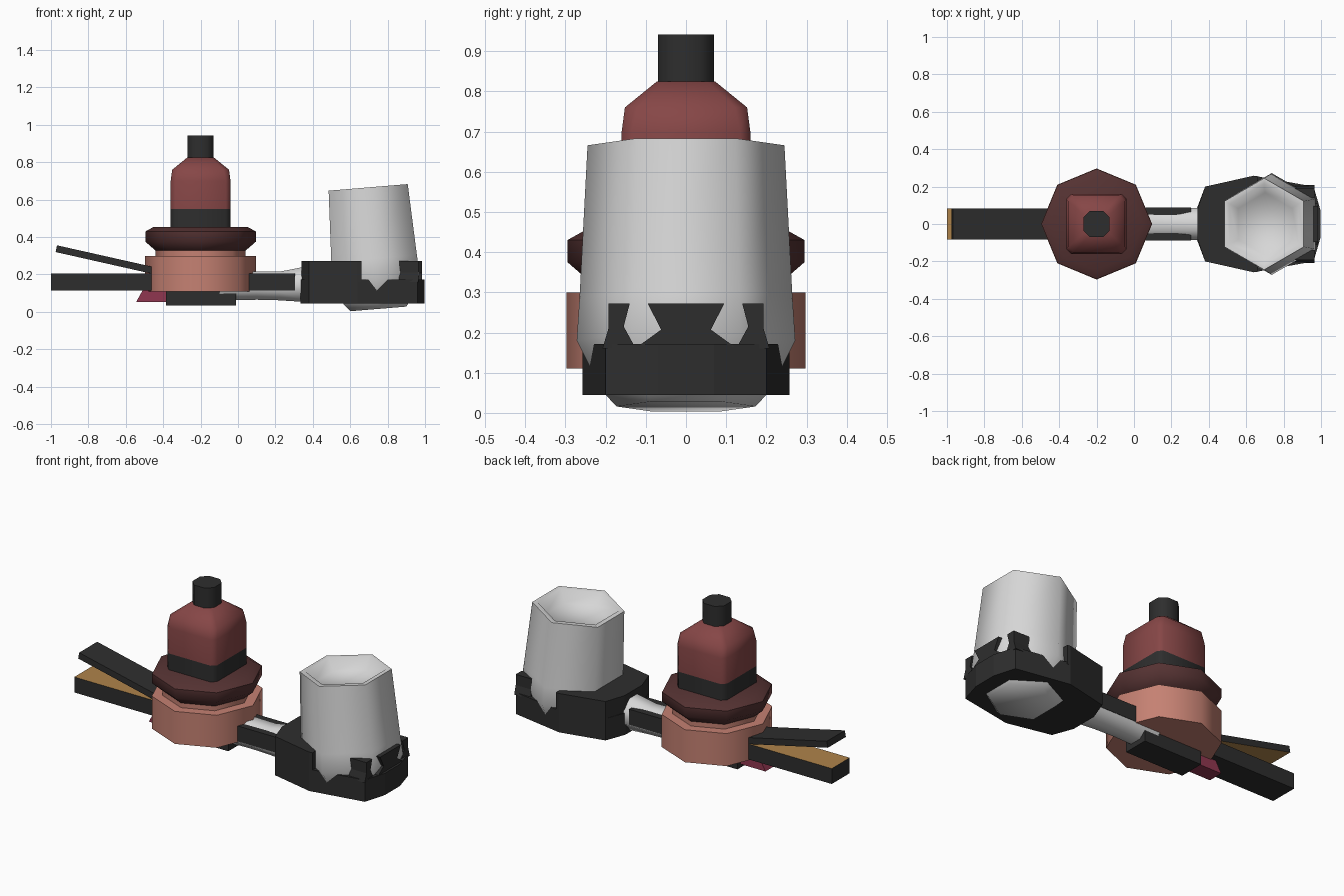
import bpy, bmesh
from math import sin, cos, pi, radians

if "Cube" in bpy.data.objects:
    bpy.data.objects.remove(bpy.data.objects["Cube"], do_unlink=True)


def material(name, r, g, b):
    m = bpy.data.materials.new(name)
    m.use_nodes = True
    m.diffuse_color = (r, g, b, 1)
    m.node_tree.nodes["Principled BSDF"].inputs["Base Color"].default_value = (r, g, b, 1)
    return m


BLACK = material("black", .027, .027, .027)
WHITE = material("white", .68, .68, .68)
SALMON = material("salmon", .56, .22, .17)
RED = material("brick red", .24, .062, .062)
MAROON = material("maroon", .09, .032, .032)
TAN = material("tan", .43, .23, .07)
CRIMSON = material("crimson", .28, .037, .08)


def loft(name, rings, mat, smooth=0):
    """Skin matching rings of 3D points and cap both ends."""
    bm = bmesh.new()
    loops = [[bm.verts.new(p) for p in ring] for ring in rings]
    n = len(loops[0])
    for a, b in zip(loops, loops[1:]):
        for i in range(n):
            j = (i + 1) % n
            bm.faces.new((a[i], a[j], b[j], b[i]))
    bm.faces.new(loops[0][::-1])
    bm.faces.new(loops[-1])
    bmesh.ops.recalc_face_normals(bm, faces=bm.faces[:])
    mesh = bpy.data.meshes.new(name)
    bm.to_mesh(mesh)
    bm.free()
    mesh.materials.append(mat)
    ob = bpy.data.objects.new(name, mesh)
    bpy.context.collection.objects.link(ob)
    if smooth:
        bpy.ops.object.select_all(action='DESELECT')
        ob.select_set(True)
        bpy.context.view_layer.objects.active = ob
        bpy.ops.object.shade_smooth_by_angle(angle=radians(smooth))
    return ob


def lathe(name, profile, sides, mat, x=0, phase=0, smooth=50):
    rings = [[(x + r * cos(phase + 2 * pi * i / sides),
               r * sin(phase + 2 * pi * i / sides), z) for i in range(sides)]
             for r, z in profile]
    return loft(name, rings, mat, smooth)


def square_stack(name, profile, mat, x, smooth=50):
    """Stack of chamfered squares: (half width, chamfer, height)."""
    rings = []
    for h, c, z in profile:
        k = h - c
        pts = [(h, -k), (h, k), (k, h), (-k, h), (-h, k), (-h, -k), (-k, -h), (k, -h)]
        rings.append([(x + px, py, z) for px, py in pts])
    return loft(name, rings, mat, smooth)


def side_prism(name, pts, half, mat):
    return loft(name, [[(x, y, z) for x, z in pts] for y in (-half, half)], mat)


def end_prism(name, pts, x0, x1, mat):
    return loft(name, [[(x, y, z) for y, z in pts] for x in (x0, x1)], mat)


def plan_prism(name, half_outline, z0, z1, mat):
    outline = half_outline + [(x, -y) for x, y in reversed(half_outline)]
    return loft(name, [[(x, y, z) for x, y in outline] for z in (z0, z1)], mat)


def box(x0, x1, z0, z1):
    return [(x0, z0), (x1, z0), (x1, z1), (x0, z1)]


def paint(ob, mat, up):
    """Colour the faces that point up (1) or down (-1)."""
    ob.data.materials.append(mat)
    for p in ob.data.polygons:
        if p.normal.z * up > .8:
            p.material_index = 1


# Central body and collar
CX = -.2
lathe("body_ring", [(.297, .11), (.297, .30)], 8, SALMON, CX)
lathe("body_neck", [(.24, .29), (.24, .33)], 8, SALMON, CX)
lathe("collar", [(.22, .31), (.295, .375), (.295, .43), (.25, .455)], 8, MAROON, CX)

# Bottle with belt and cap
square_stack("bottle_belt", [(.16, .025, .44), (.16, .025, .55)], BLACK, CX)
square_stack("bottle", [(.16, .025, .55), (.16, .025, .70), (.152, .03, .76),
                        (.072, .02, .825)], RED, CX)
square_stack("bottle_cap", [(.07, .035, .81), (.07, .035, .942)], BLACK, CX)

# Handle, lever and rail
paint(side_prism("handle", box(-1, -.2, .115, .205), .083, BLACK), TAN, 1)
lever = side_prism("lever", [(-.975, .32), (-.3, .168), (-.3, .206), (-.968, .356)],
                   .083, BLACK)
paint(lever, TAN, -1)
side_prism("front_rail", box(-.2, .305, .115, .205), .089, BLACK)

# Underside block and trigger
side_prism("under_block", box(-.385, -.01, .033, .115), .075, BLACK)
side_prism("trigger", [(-.545, .052), (-.3, .052), (-.3, .115), (-.51, .115)], .045, CRIMSON)

# Arm joining the body and cup holder
arm = []
for x, low, high in [(-.1, .06, .222), (.1, .065, .217), (.22, .062, .215), (.4, .05, .25)]:
    mid, h = (low + high) / 2, (high - low) / 2
    arm.append([(x, .094 * cos(pi / 8 + i * pi / 4), mid + 1.08 * h * sin(pi / 8 + i * pi / 4))
                for i in range(8)])
loft("arm", arm, WHITE, 50)

# Cup holder: base slab, tall inner half, outer tabs
plan_prism("holder_base", [(.335, .08), (.38, .2), (.64, .258), (.96, .2), (.998, .07)],
           .045, .172, BLACK)
plan_prism("holder_wall", [(.34, .08), (.38, .2), (.64, .258), (.66, .256)],
           .16, .272, BLACK)
end_prism("centre_tab", [(.095, .272), (.062, .207), (.12, .165),
                         (-.12, .165), (-.062, .207), (-.095, .272)], .88, .985, BLACK)
for side, s in (("left", 1), ("right", -1)):
    end_prism(side + "_tab", [(s * y, z) for y, z in
              [(.14, .272), (.193, .272), (.193, .21), (.208, .16), (.125, .16), (.155, .215)]],
              .86, .965, BLACK)

# Tilted six-sided cup with a shallow recess
cup = lathe("cup", [(.173, 0), (.21, .04), (.272, .165), (.265, .27), (.245, .652),
                    (.215, .652), (.167, .59)], 6, WHITE, phase=pi / 2, smooth=65)
cup.location = (.75, 0, .016)
cup.rotation_euler.y = -.083
